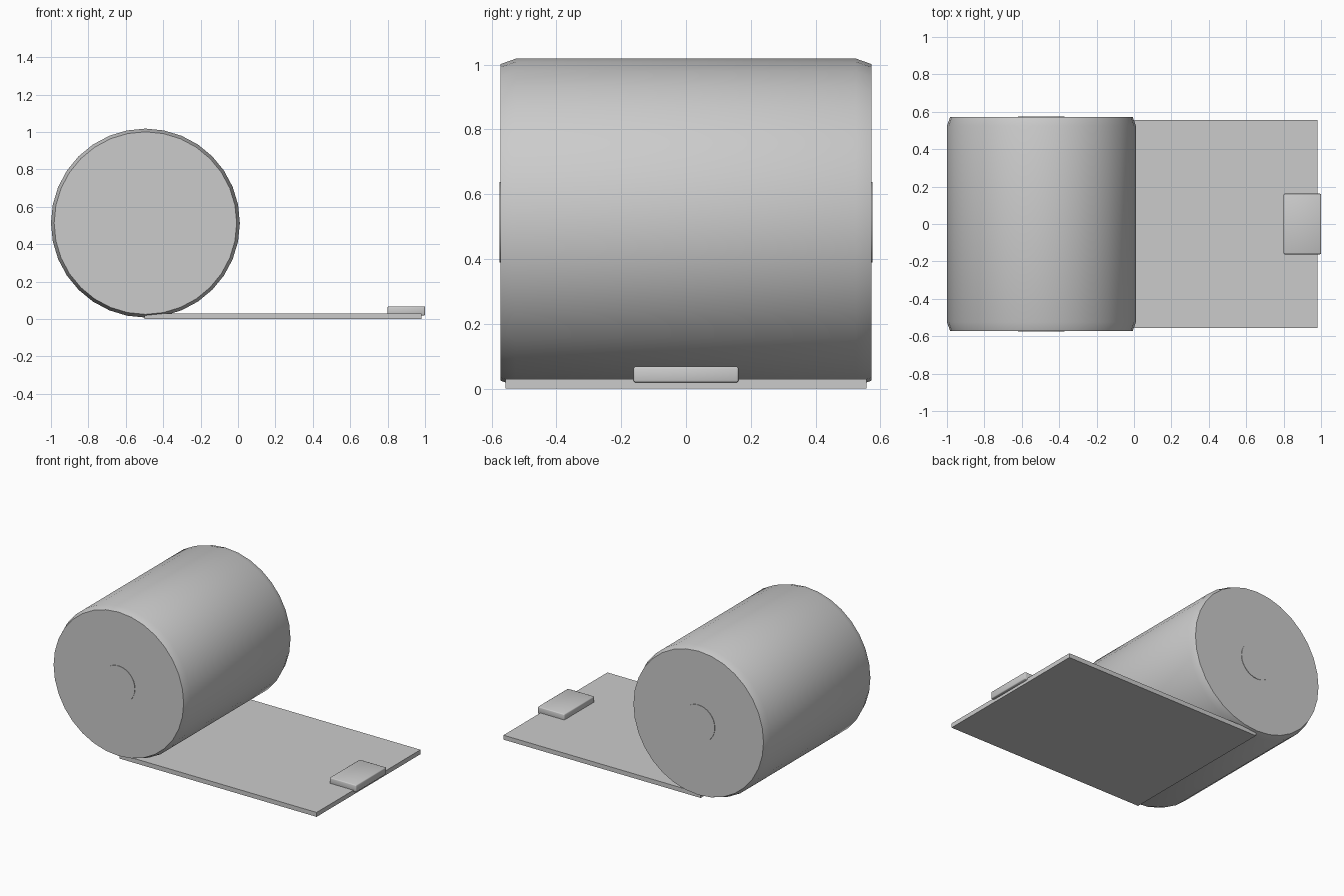
import bpy
import bmesh
import math
from mathutils import Matrix

cube = bpy.data.objects.get("Cube")
if cube:
    bpy.data.objects.remove(cube, do_unlink=True)

grey = bpy.data.materials.new("plain grey")
grey.use_nodes = True
colour = (0.6, 0.6, 0.6, 1)
grey.diffuse_color = colour
grey.node_tree.nodes["Principled BSDF"].inputs["Base Color"].default_value = colour


def add_object(name, bm, angle):
    bmesh.ops.recalc_face_normals(bm, faces=bm.faces)
    mesh = bpy.data.meshes.new(name)
    bm.to_mesh(mesh)
    bm.free()
    mesh.materials.append(grey)
    obj = bpy.data.objects.new(name, mesh)
    bpy.context.collection.objects.link(obj)
    bpy.ops.object.select_all(action="DESELECT")
    obj.select_set(True)
    bpy.context.view_layer.objects.active = obj
    bpy.ops.object.shade_smooth_by_angle(angle=math.radians(angle))
    return obj


def turned(name, profile, x, z, sides=32):
    """Closed solid turned about the y axis from (y, radius) rings."""
    bm = bmesh.new()
    rings = []
    for y, r in profile:
        turns = [math.tau * i / sides for i in range(sides)]
        rings.append([bm.verts.new((x + r * math.sin(a), y, z + r * math.cos(a)))
                      for a in turns])
    for a, b in zip(rings, rings[1:]):
        for i in range(sides):
            j = (i + 1) % sides
            bm.faces.new((a[i], a[j], b[j], b[i]))
    bm.faces.new(rings[0])
    bm.faces.new(rings[-1])
    return add_object(name, bm, 35)


def box(name, low, high, bevel=0):
    bm = bmesh.new()
    size = [h - l for l, h in zip(low, high)]
    centre = [(h + l) / 2 for l, h in zip(low, high)]
    bmesh.ops.create_cube(bm, size=1, matrix=Matrix.LocRotScale(centre, None, size))
    if bevel:
        bmesh.ops.bevel(bm, geom=bm.edges[:], offset=bevel, segments=2,
                        profile=0.5, affect="EDGES")
    return add_object(name, bm, 50 if bevel else 30)


# Rolled bundle with tapered ends
ROLL_X, ROLL_Z = -0.495, 0.513
turned("roll", [(-0.573, 0.488), (-0.525, 0.505), (0.525, 0.505), (0.573, 0.488)],
       ROLL_X, ROLL_Z)

# Inner core, just proud of both ends
turned("roll_core", [(-0.576, 0.124), (0.576, 0.124)], ROLL_X, ROLL_Z)

# Unrolled flat sheet
box("flat_sheet", (-0.5, -0.557, 0), (0.98, 0.557, 0.03))

# Fastening tab on the free end
box("end_tab", (0.8, -0.162, 0.019), (1.0, 0.162, 0.068), 0.006)
